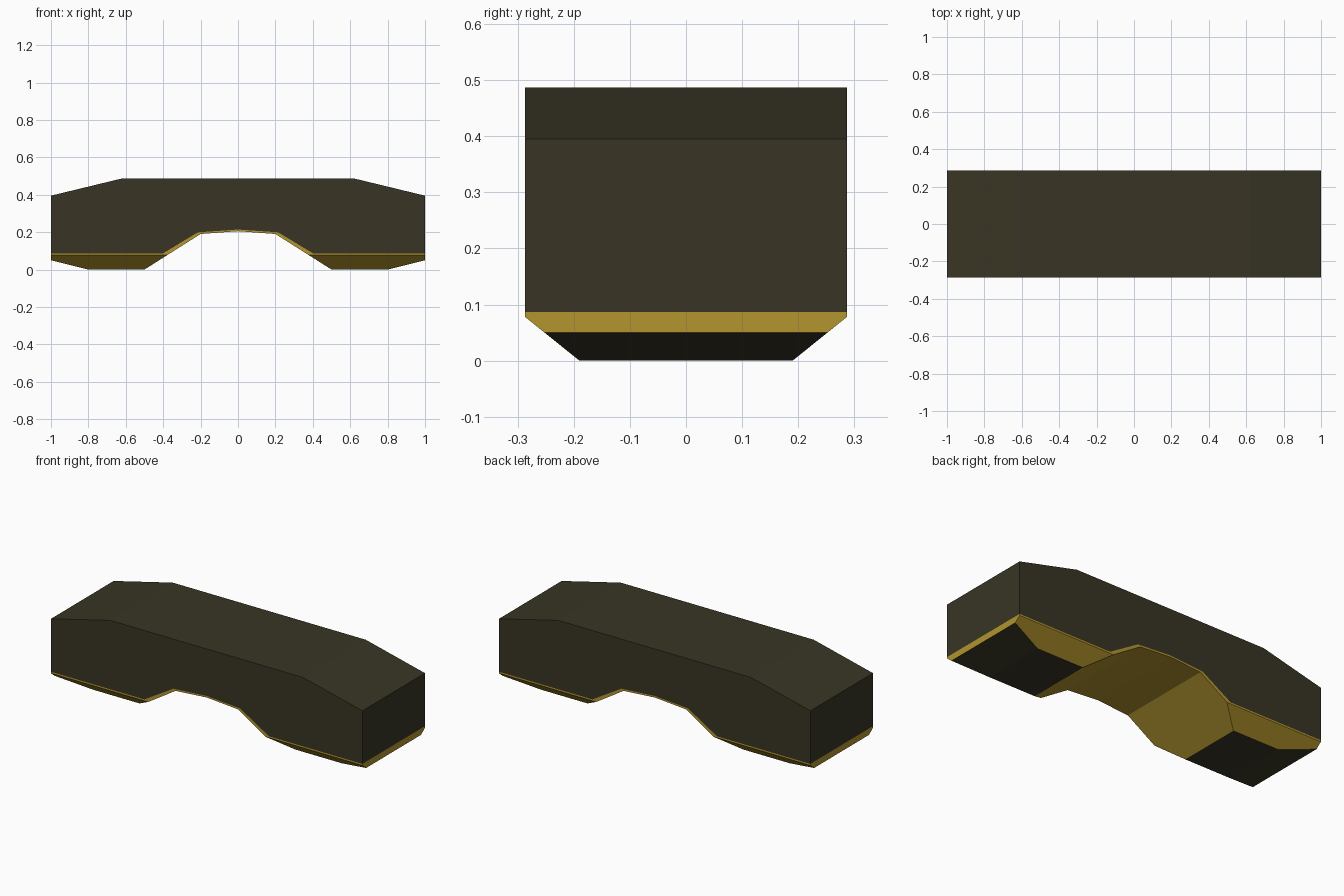
import bpy, bmesh
from mathutils import Vector

if "Cube" in bpy.data.objects:
    bpy.data.objects.remove(bpy.data.objects["Cube"])

W = 0.287  # half depth


def material(name, rgb):
    m = bpy.data.materials.new(name)
    m.diffuse_color = (*rgb, 1)
    m.use_nodes = True
    m.node_tree.nodes["Principled BSDF"].inputs["Base Color"].default_value = m.diffuse_color
    return m


olive = material("dark olive", (0.040, 0.036, 0.018))
gold = material("gold", (0.445, 0.300, 0.027))


def half_prism(profile):
    """Right half of the model: an x-z profile extruded along y."""
    bm = bmesh.new()
    face = bm.faces.new([bm.verts.new((x, -W, z)) for x, z in profile])
    ext = bmesh.ops.extrude_face_region(bm, geom=[face])
    bmesh.ops.translate(bm, vec=(0, 2 * W, 0),
                        verts=[g for g in ext["geom"] if isinstance(g, bmesh.types.BMVert)])
    bmesh.ops.recalc_face_normals(bm, faces=bm.faces)
    return bm


def finish(name, bm, mats, hidden):
    """Drop hidden joint faces, then mirror across x."""
    bm.normal_update()
    drop = [f for f in bm.faces if hidden(f) or f.calc_center_median().x < 1e-4]
    bmesh.ops.delete(bm, geom=drop, context='FACES')
    me = bpy.data.meshes.new(name)
    bm.to_mesh(me)
    bm.free()
    for m in mats:
        me.materials.append(m)
    ob = bpy.data.objects.new(name, me)
    bpy.context.collection.objects.link(ob)
    mirror = ob.modifiers.new("mirror", 'MIRROR')
    mirror.use_clip = True
    return ob


# Line where the dark body meets the gold base
joint = [(0, 0.214), (0.215, 0.199), (0.40, 0.087), (1, 0.087)]

# Upper body with sloped top ends
body = half_prism(joint + [(1, 0.395), (0.62, 0.487), (0, 0.487)])
finish("upper_body", body, [olive], lambda f: f.normal.z < -0.01)

# Arched base with two feet
base = half_prism(joint + [(1, 0.05), (0.8, 0), (0.5, 0), (0.2, 0.19), (0, 0.205)])

# Chamfer the lower long edges of the feet
for s in (-1, 1):
    cut = bmesh.ops.bisect_plane(base, geom=base.verts[:] + base.edges[:] + base.faces[:],
                                 plane_co=(0, s * W, 0.078),
                                 plane_no=Vector((0, s * 0.078, -0.097)).normalized(),
                                 clear_outer=True)
    edges = [g for g in cut["geom_cut"] if isinstance(g, bmesh.types.BMEdge)]
    bmesh.ops.edgeloop_fill(base, edges=edges)
bmesh.ops.recalc_face_normals(base, faces=base.faces)

# Soles of the feet are dark
for f in base.faces:
    if f.normal.z < -0.9 and f.calc_center_median().z < 0.06:
        f.material_index = 1
finish("arched_base", base, [gold, olive], lambda f: f.normal.z > 0.01)
